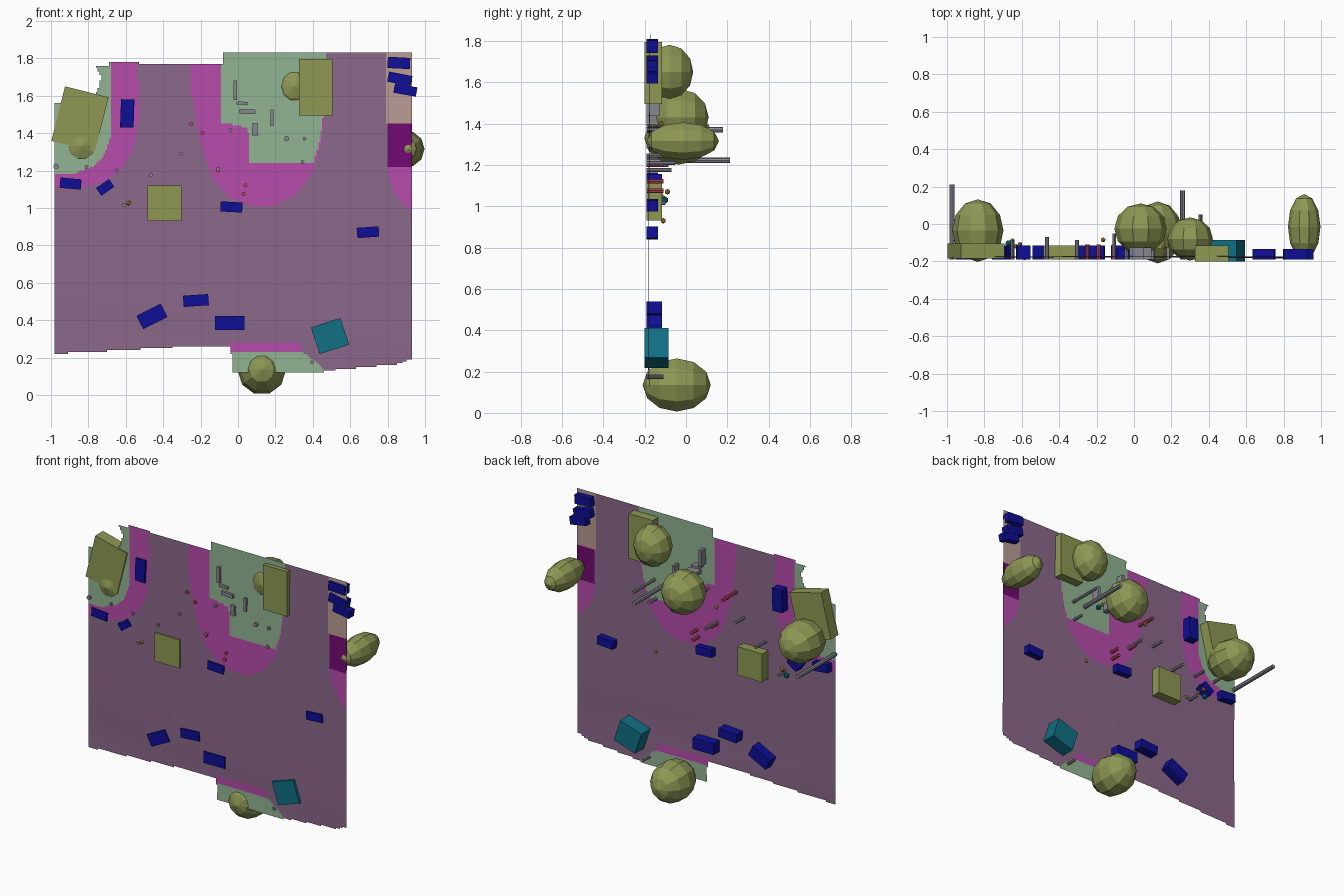
import bpy, bmesh, math
from mathutils import Matrix

if "Cube" in bpy.data.objects:
    bpy.data.objects.remove(bpy.data.objects["Cube"])


def material(name, rgb):
    m = bpy.data.materials.new(name)
    lin = [((c / 255 + 0.055) / 1.055) ** 2.4 if c > 10 else c / 3294 for c in rgb]
    m.diffuse_color = (*lin, 1)
    m.use_nodes = True
    m.node_tree.nodes["Principled BSDF"].inputs["Base Color"].default_value = m.diffuse_color
    return m


MAT = {n: material(n, c) for n, c in {
    "mauve": (139, 104, 138), "sage": (146, 180, 146), "magenta": (182, 76, 172),
    "plum": (112, 10, 112), "tan": (186, 156, 148), "navy": (14, 14, 150),
    "olive": (142, 152, 84), "teal": (16, 112, 132), "red": (190, 70, 95),
    "orange": (200, 150, 60), "grey": (135, 135, 145)}.items()}


def finish(bm, name, mat):
    me = bpy.data.meshes.new(name)
    bm.to_mesh(me)
    bm.free()
    me.materials.append(MAT[mat])
    ob = bpy.data.objects.new(name, me)
    bpy.context.collection.objects.link(ob)
    return ob


def inside(x, z, poly):
    hit = False
    for (ax, az), (bx, bz) in zip(poly, poly[1:] + poly[:1]):
        if (az > z) != (bz > z) and x < (bx - ax) * (z - az) / (bz - az) + ax:
            hit = not hit
    return hit


# Upright map sheet: overall outline and coloured zones (x, z)
OUTLINE = [(-.977, .222), (-.977, 1.56), (-.9, 1.56), (-.75, 1.62), (-.73, 1.70), (-.762, 1.765),
           (-.69, 1.765), (-.69, 1.782), (-.53, 1.78), (-.53, 1.766), (-.08, 1.768), (-.08, 1.832),
           (.93, 1.832), (.93, .195), (.85, .165), (.47, .13), (.46, .12), (-.03, .12),
           (-.037, .255), (-.3, .258), (-.6, .24)]
ZONES = [
    ("left_green", "sage", [(-1, 1.175), (-.88, 1.183), (-.78, 1.22), (-.71, 1.29), (-.68, 1.39),
                            (-.675, 1.62), (-.685, 1.8), (-1, 1.8)]),
    ("middle_green", "sage", [(-.09, 1.85), (.47, 1.85), (.465, 1.55), (.44, 1.37), (.405, 1.24),
                              (.06, 1.24), (.06, 1.38), (.05, 1.43), (-.09, 1.455)]),
    ("bottom_green", "sage", [(-.05, .235), (.34, .235), (.40, .19), (.47, .13), (.47, .1), (-.05, .1)]),
    ("tan_strip", "tan", [(.79, 1.85), (.95, 1.85), (.95, 1.45), (.79, 1.45)]),
    ("plum_strip", "plum", [(.797, 1.45), (.95, 1.45), (.95, 1.22), (.797, 1.22)]),
    ("left_border", "magenta", [(-1, 1.112), (-.82, 1.112), (-.71, 1.14), (-.62, 1.21), (-.56, 1.31),
                                (-.535, 1.45), (-.53, 1.62), (-.545, 1.8), (-1, 1.8)]),
    ("middle_border", "magenta", [(-.25, 1.8), (-.25, 1.63), (-.22, 1.45), (-.19, 1.30), (-.13, 1.15),
                                  (-.04, 1.05), (.08, 1.01), (.2, 1.015), (.31, 1.07), (.4, 1.19),
                                  (.45, 1.36), (.47, 1.6), (.47, 1.8)]),
    ("right_border", "magenta", [(.95, .97), (.88, 1.02), (.82, 1.11), (.797, 1.22), (.95, 1.22)]),
    ("bottom_border", "magenta", [(-.05, .28), (.33, .275), (.345, .23), (-.05, .23)]),
]


def sheet_y(x, z):
    fold = math.sin(9 * z + 2 * x) * math.exp(-((z - .32) / .2) ** 2)
    return -.178 + .008 * max(0, z - 1.0) - .004 * x * x + .003 * fold


STEP = .01
zones = {n: (m, bmesh.new(), {}) for n, m, _ in ZONES + [("main_field", "mauve", None)]}
for i in range(-98, 93):
    for k in range(10, 184):
        x, z = (i + .5) * STEP, (k + .5) * STEP
        if not inside(x, z, OUTLINE):
            continue
        name = next((n for n, _, p in ZONES if inside(x, z, p)), "main_field")
        _, bm, verts = zones[name]
        quad = []
        for a, b in ((i, k), (i + 1, k), (i + 1, k + 1), (i, k + 1)):
            if (a, b) not in verts:
                verts[a, b] = bm.verts.new((a * STEP, sheet_y(a * STEP, b * STEP), b * STEP))
            quad.append(verts[a, b])
        bm.faces.new(quad)
for name, (mat, bm, _) in zones.items():
    for f in bm.faces:
        f.smooth = True
    finish(bm, name, mat)


def box(name, mat, x, z, w, h, angle, y0=-.19, y1=-.13):
    bm = bmesh.new()
    m = (Matrix.Translation((x, (y0 + y1) / 2, z)) @ Matrix.Rotation(math.radians(-angle), 4, 'Y')
         @ Matrix.Diagonal((w, y1 - y0, h, 1)))
    bmesh.ops.create_cube(bm, size=1, matrix=m)
    finish(bm, name, mat)


# Navy blocks: x, z, width, height, tilt
for n, b in enumerate([
        (-.592, 1.505, .072, .15, -2), (-.895, 1.13, .113, .055, -5), (-.71, 1.11, .085, .05, 35),
        (-.035, 1.005, .117, .054, -3), (.695, .87, .117, .055, 4), (-.46, .42, .145, .08, 27),
        (-.225, .505, .135, .06, 4), (-.045, .385, .157, .075, 0), (.86, 1.775, .12, .06, -3),
        (.865, 1.69, .127, .055, -11), (.895, 1.63, .122, .05, -10)]):
    deep = -.115 if n in (0, 2, 5, 6, 7) else -.135
    box(f"navy_block_{n}", "navy", *b, y1=deep)

# Large olive and teal blocks
box("tilted_olive_block", "olive", -.845, 1.475, .24, .30, -14, -.185, -.105)
box("tall_olive_block", "olive", .415, 1.645, .178, .30, 0, -.2, -.115)
box("square_olive_block", "olive", -.392, 1.025, .182, .19, 0, -.19, -.115)
box("teal_block", "teal", .492, .315, .165, .15, 18, -.2, -.085)

# Flat grey bars
for n, b in enumerate([(-.015, 1.63, .02, .105, 0), (.022, 1.56, .058, .016, -4),
                       (.05, 1.515, .085, .024, -3), (.182, 1.482, .017, .09, 0),
                       (.09, 1.42, .028, .065, -5)]):
    box(f"grey_bar_{n}", "grey", *b, y1=-.125)


# Faceted olive domes with their poles along y: centre, radii
def dome(name, centre, radii):
    bm = bmesh.new()
    m = (Matrix.Translation(centre) @ Matrix.Diagonal((*radii, 1))
         @ Matrix.Rotation(math.pi / 2, 4, 'X') @ Matrix.Rotation(math.pi / 10, 4, 'Z'))
    bmesh.ops.create_uvsphere(bm, u_segments=10, v_segments=6, radius=1, matrix=m)
    finish(bm, name, "olive")


for n, (c, r) in enumerate([
        ((.127, -.045, .135), (.13, .165, .135)), ((.035, -.025, 1.43), (.14, .135, .143)),
        ((.3, -.08, 1.65), (.122, .115, .138)), ((-.835, -.035, 1.33), (.137, .167, .135)),
        ((.91, -.015, 1.315), (.087, .175, .095))]):
    dome(f"dome_{n}", c, r)


# Small rods standing out from the sheet along y: x, z, back end
def rod(name, mat, x, z, y1, r=.01, y0=-.19):
    bm = bmesh.new()
    m = Matrix.Translation((x, (y0 + y1) / 2, z)) @ Matrix.Rotation(math.pi / 2, 4, 'X')
    bmesh.ops.create_cone(bm, cap_ends=True, segments=8, radius1=r, radius2=r, depth=y1 - y0, matrix=m)
    finish(bm, name, mat)


for n, p in enumerate([(-.04, 1.415, -.12), (-.305, 1.29, -.085), (-.465, 1.175, -.07),
                       (-.61, 1.015, -.1), (-.65, 1.20, -.085), (-.81, 1.22, -.1),
                       (.355, 1.37, .05), (.345, 1.245, -.1), (.1, 1.395, -.1),
                       (-.105, 1.21, -.05), (.395, .175, -.11)]):
    rod(f"grey_rod_{n}", "grey", *p)
rod("long_rod_left", "grey", -.973, 1.222, .212, .014)
rod("long_rod_middle", "grey", .26, 1.37, .18, .014)
for n, p in enumerate([(-.25, 1.45), (-.19, 1.40), (-.108, 1.2), (.04, 1.12), (.03, 1.075)]):
    rod(f"red_rod_{n}", "red", *p, -.11, .011)


# Small beads behind the sheet
def bead(name, mat, c, r):
    bm = bmesh.new()
    bmesh.ops.create_icosphere(bm, subdivisions=1, radius=r, matrix=Matrix.Translation(c))
    finish(bm, name, mat)


for n, c in enumerate([(-.585, -.18, 1.027), (-.65, -.09, 1.07), (-.63, -.12, 1.05),
                       (-.165, -.085, 1.36), (.3, -.11, .93), (.16, -.12, 1.4)]):
    bead(f"orange_bead_{n}", "orange", c, .014)
bead("teal_bead_left", "teal", (-.67, -.105, 1.03), .02)
bead("teal_bead_middle", "teal", (.2, -.11, 1.36), .02)
